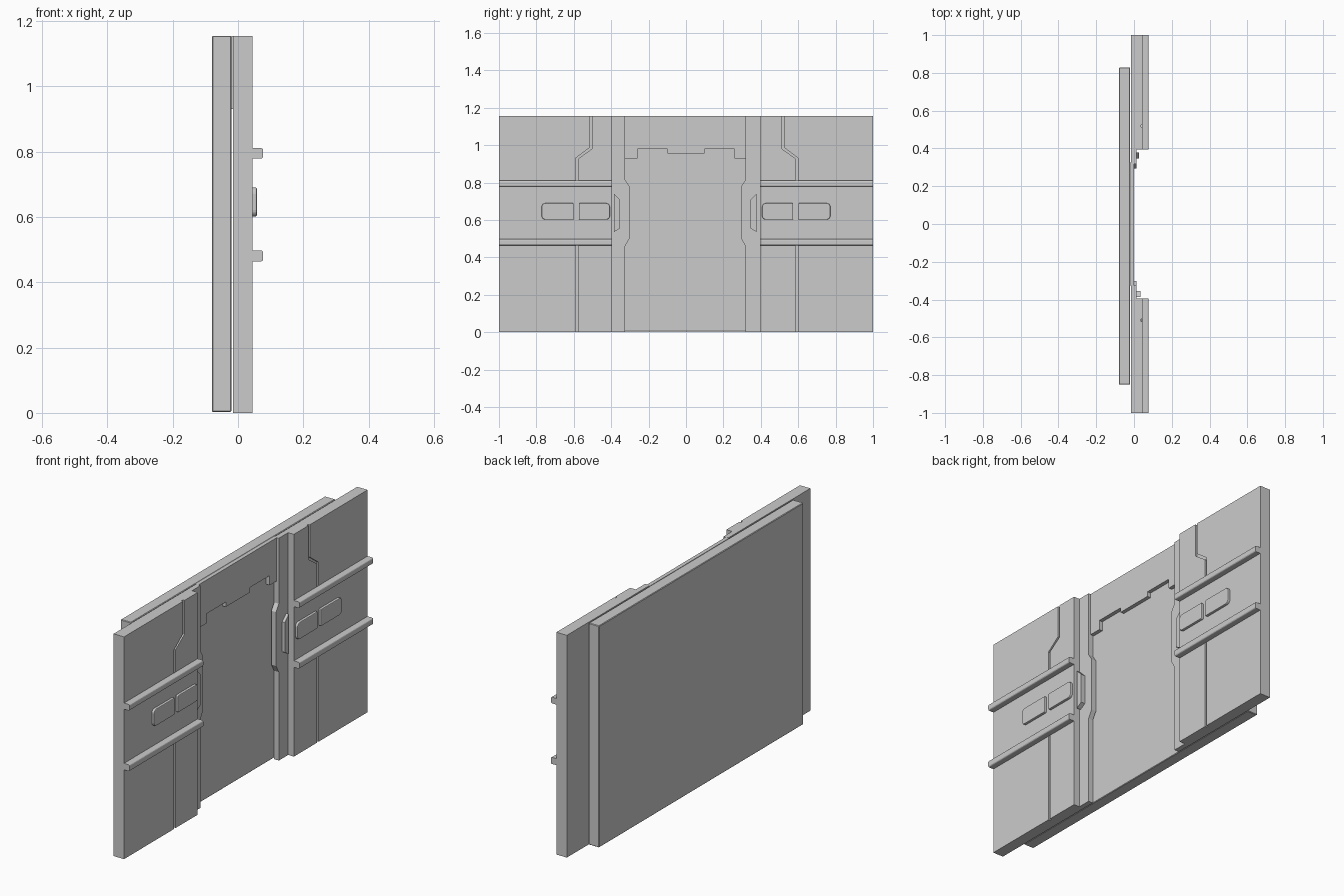
import bpy, bmesh, math

if "Cube" in bpy.data.objects:
    bpy.data.objects.remove(bpy.data.objects["Cube"])

H = 1.155


def prism(name, pts, x0, x1, bevel=0.0, segs=1):
    """Extrude a (y, z) outline from x0 to x1, bevelling the front rim."""
    bm = bmesh.new()
    face = bm.faces.new([bm.verts.new((x0, y, z)) for y, z in pts])
    ext = bmesh.ops.extrude_face_region(bm, geom=[face])["geom"]
    for v in ext:
        if isinstance(v, bmesh.types.BMVert):
            v.co.x = x1
    bmesh.ops.recalc_face_normals(bm, faces=bm.faces)
    if bevel:
        rim = [e for e in bm.edges if all(abs(v.co.x - x1) < 1e-6 for v in e.verts)]
        bmesh.ops.bevel(bm, geom=rim, offset=bevel, segments=segs, profile=0.5,
                        affect='EDGES')
    me = bpy.data.meshes.new(name)
    bm.to_mesh(me)
    bm.free()
    ob = bpy.data.objects.new(name, me)
    bpy.context.collection.objects.link(ob)
    return ob


def rect(y0, y1, z0, z1):
    return [(y0, z0), (y1, z0), (y1, z1), (y0, z1)]


def button_outline(y0, y1, z0, z1, r_in, r_out):
    """Rectangle with its own corner radius at each end."""
    out = []
    for y, z, sy, sz, r, a0 in ((y0, z0, 1, 1, r_in, 180), (y1, z0, -1, 1, r_out, 270),
                                (y1, z1, -1, -1, r_out, 0), (y0, z1, 1, -1, r_in, 90)):
        for i in range(5):
            a = math.radians(a0 + 22.5 * i)
            out.append((y + sy * r + r * math.cos(a), z + sz * r + r * math.sin(a)))
    return out


# Back slab carrying the door surface
slab = prism("back_slab", rect(-0.85, 0.828, 0.003, H), -0.08, -0.02)
mod = slab.modifiers.new("soft_edges", 'BEVEL')
mod.width = 0.003

# Stepped lintel above the door
steps = [(0.325, 0.93), (0.26, 0.93), (0.26, 0.98), (0.1, 0.98), (0.1, 0.955)]
lower = steps + [(-y, z) for y, z in reversed(steps)]
prism("door_lintel", [(0.325, H)] + lower + [(-0.325, H)], -0.02, 0.0)

for side, s, d, handle_x in (("left", -1, -0.004, 0.035), ("right", 1, -0.004, 0.027)):
    def m(pts, shift=0.0):
        return [(s * y + shift, z) for y, z in pts]

    # Side panel: base plus a front skin cut by the seam grooves
    prism(side + "_panel_base", m(rect(0.395, 1, 0, H)), -0.015, 0.036)
    g = 0.582 if s < 0 else 0.592
    t, w = g - 0.073, 0.006
    skin = [(0.395, 0), (g - w, 0), (g - w, 0.48), (g + w, 0.48), (g + w, 0), (1, 0),
            (1, H), (t + w, H), (t + w, 0.987), (g + w, 0.932), (g + w, 0.795),
            (g - w, 0.795), (g - w, 0.928), (t - w, 0.98), (t - w, H), (0.395, H)]
    prism(side + "_panel_skin", m(skin), 0.036, 0.045)

    # Door jamb with its thicker middle
    jamb = [(0.395, 0), (0.322, 0), (0.322, 0.46), (0.299, 0.50), (0.299, 0.78),
            (0.322, 0.815), (0.322, H), (0.395, H)]
    jamb = [(s * y + (d if y < 0.39 else 0), z) for y, z in jamb]
    prism(side + "_door_jamb", jamb, -0.015, 0.012)

    # Tapered grip on the jamb
    grip = [(0.382, 0.535), (0.382, 0.742), (0.35, 0.71), (0.35, 0.555)]
    prism(side + "_grip", m(grip, d), 0.012, handle_x)

    # Two horizontal rails with rounded front edges
    for label, z0, z1 in (("upper", 0.779, 0.811), ("lower", 0.464, 0.498)):
        c = 0.007
        bm_pts = rect(0.395, 1, z0, z1)
        rail = prism(f"{side}_{label}_rail", m(bm_pts), 0.045, 0.077)
        bm = bmesh.new()
        bm.from_mesh(rail.data)
        rim = [e for e in bm.edges
               if all(v.co.x > 0.07 for v in e.verts)
               and abs(e.verts[0].co.y - e.verts[1].co.y) > 0.1]
        bmesh.ops.bevel(bm, geom=rim, offset=c, segments=3, profile=0.5, affect='EDGES')
        bm.to_mesh(rail.data)
        bm.free()

    # Pair of raised buttons, rounded at the outer ends of the pair
    for label, y0, y1, ri, ro in (("inner", 0.407, 0.573, 0.02, 0.005),
                                  ("outer", 0.601, 0.772, 0.005, 0.02)):
        prism(f"{side}_{label}_button", m(button_outline(y0, y1, 0.602, 0.69, ri, ro)),
              0.045, 0.058, 0.004, 2)
